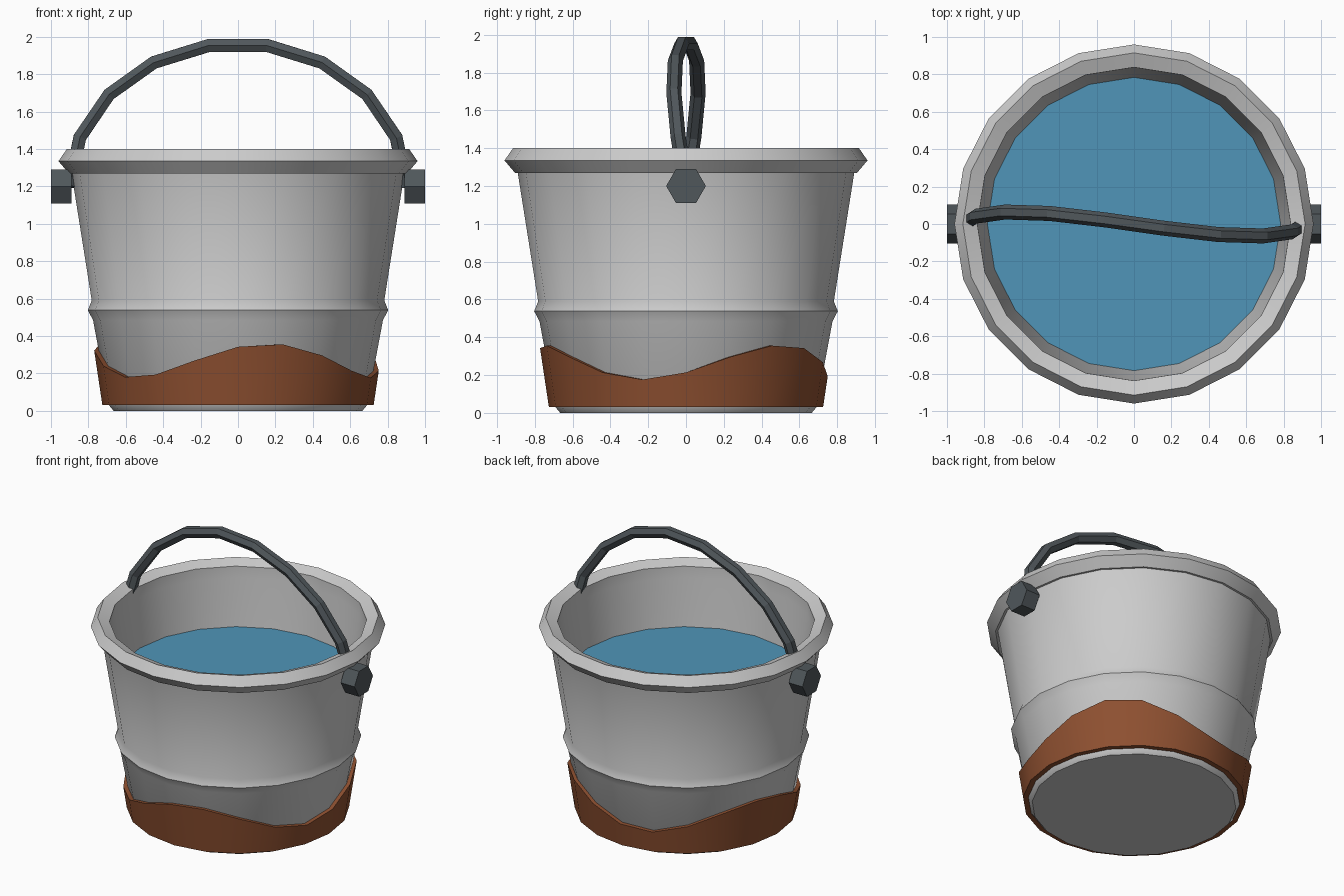
import bpy, math
from math import sin, cos, pi
from mathutils import Vector

if "Cube" in bpy.data.objects:
    bpy.data.objects.remove(bpy.data.objects["Cube"])

N = 20  # sides of the bucket


def material(name, rgb):
    m = bpy.data.materials.new(name)
    m.diffuse_color = (*rgb, 1)
    m.use_nodes = True
    m.node_tree.nodes["Principled BSDF"].inputs["Base Color"].default_value = m.diffuse_color
    return m


def make(name, verts, faces, mat=None, smooth=None):
    me = bpy.data.meshes.new(name)
    me.from_pydata(verts, [], faces)
    ob = bpy.data.objects.new(name, me)
    bpy.context.collection.objects.link(ob)
    if mat:
        me.materials.append(mat)
    if smooth:
        bpy.ops.object.select_all(action='DESELECT')
        ob.select_set(True)
        bpy.context.view_layer.objects.active = ob
        bpy.ops.object.shade_smooth_by_angle(angle=math.radians(smooth))
    return ob


def ring(r, z):
    """One horizontal ring; z may be a function of the angle, r of the height."""
    out = []
    for i in range(N):
        a = 2 * pi * i / N
        h = z(a) if callable(z) else z
        q = r(h) if callable(r) else r
        out.append((q * cos(a), q * sin(a), h))
    return out


def skin(rings, n, loop=False):
    """Quads joining consecutive rings of n vertices."""
    last = rings if loop else rings - 1
    return [(k * n + i, k * n + (i + 1) % n,
             (k + 1) % rings * n + (i + 1) % n, (k + 1) % rings * n + i)
            for k in range(last) for i in range(n)]


dark = material("dark_iron", (0.08, 0.095, 0.105))
rust = material("rust", (0.27, 0.08, 0.03))
blue = material("water", (0.08, 0.30, 0.48))

# bucket: turned wall with raised band, rolled rim and inside wall
profile = [(0.665, 0), (0.69, 0.03), (0.775, 0.485), (0.803, 0.538), (0.782, 0.59),
           (0.89, 1.27), (0.905, 1.27), (0.96, 1.335), (0.915, 1.40),
           (0.838, 1.37), (0.835, 1.29), (0.645, 0.06)]
verts = [v for r, z in profile for v in ring(r, z)]
faces = skin(len(profile), N)
top = (len(profile) - 1) * N
faces += [tuple(reversed(range(N))), tuple(range(top, top + N))]
make("bucket", verts, faces, smooth=40)

# water surface
make("water", ring(0.787, 0.96), [tuple(range(N))], blue)


# rust band around the foot with a three-wave top edge
def wave(a):
    return 0.268 + 0.092 * cos(3 * (a - math.radians(42)))


def outer(z):
    return 0.725 + 0.15 * (z - 0.03)


def inner(z):
    return 0.688 + 0.18 * (z - 0.03)


verts = ring(inner, 0.03) + ring(outer, 0.03) + ring(outer, wave) + ring(inner, wave)
make("rust_band", verts, skin(4, N, loop=True), rust, smooth=35)

# handle: six-sided bar swept along an arch that sways in an S shape
path = [Vector((0.9 * cos(t), -0.065 * sin(2 * t), 1.2 + 0.765 * sin(t)))
        for t in (pi * i / 9 for i in range(10))]
verts = []
for i, p in enumerate(path):
    tangent = (path[min(i + 1, 9)] - path[max(i - 1, 0)]).normalized()
    side = Vector((0, 1, 0))
    side = (side - tangent * side.dot(tangent)).normalized()
    up = tangent.cross(side)
    for k in range(6):
        a = pi * k / 3
        verts.append(p + 0.04 * (side * cos(a) + up * sin(a)))
faces = skin(10, 6) + [tuple(reversed(range(6))), tuple(range(54, 60))]
make("handle", verts, faces, dark)

# hexagonal lugs at both sides
for name, s in (("lug_left", -1), ("lug_right", 1)):
    verts = [(x, 0.105 * cos(pi * k / 3), 1.2 + 0.105 * sin(pi * k / 3))
             for x in sorted((s * 0.89, s * 1.0)) for k in range(6)]
    faces = [f[::-1] for f in skin(2, 6)] + [tuple(range(5, -1, -1)), tuple(range(6, 12))]
    make(name, verts, [tuple(f[::-1]) if len(f) == 4 else f for f in faces], dark)

# consistent outward normals on the closed parts
import bmesh
for ob in bpy.data.objects:
    if ob.name != "water":
        bm = bmesh.new()
        bm.from_mesh(ob.data)
        bmesh.ops.recalc_face_normals(bm, faces=bm.faces)
        bm.to_mesh(ob.data)
        bm.free()
